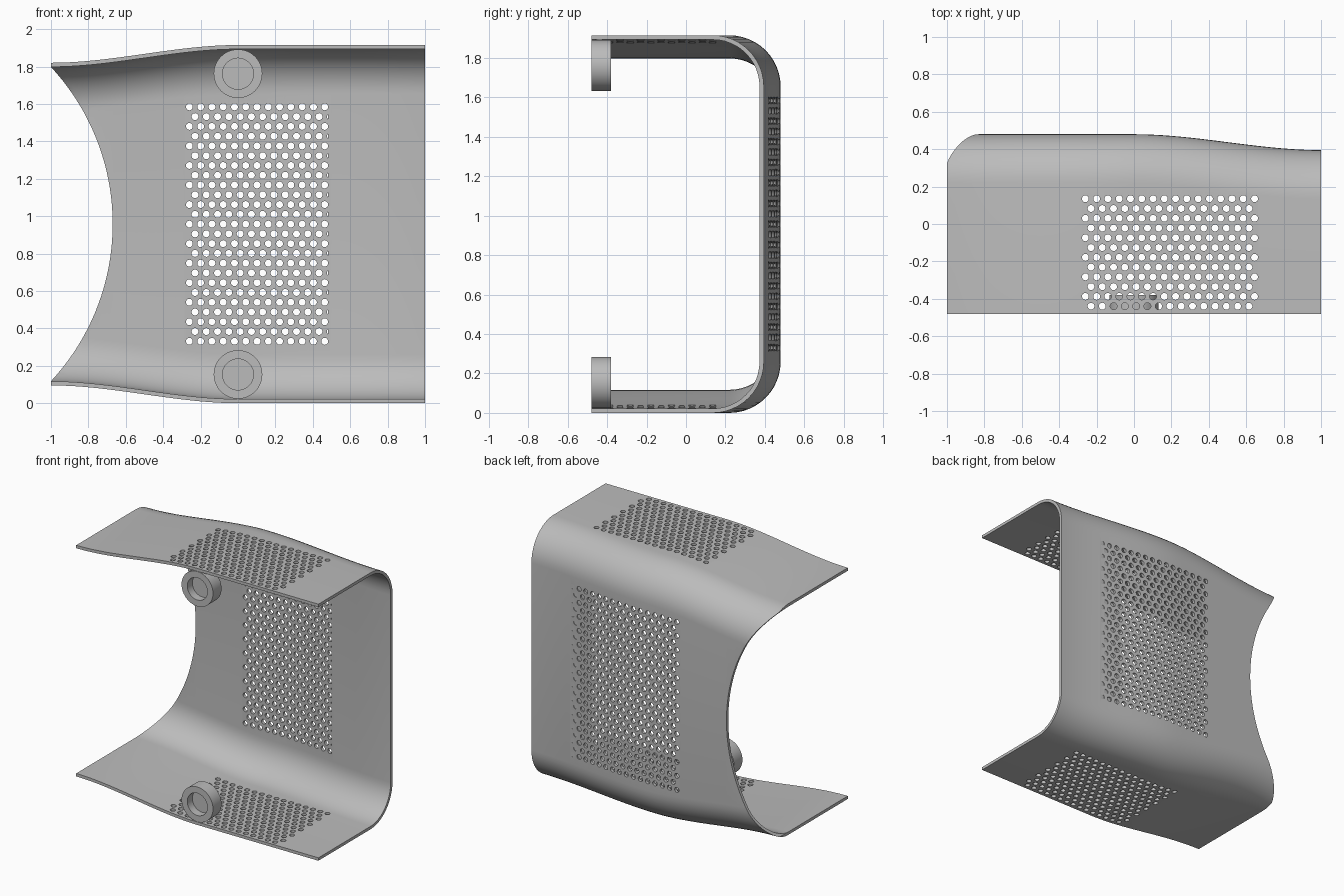
import bpy, bmesh, math
from mathutils import Matrix, Vector

cube = bpy.data.objects.get("Cube")
if cube:
    bpy.data.objects.remove(cube, do_unlink=True)

MID = 0.9575        # height of the symmetry plane
FRONT = -0.48
WALL = 0.022
RADIUS = 0.26
PITCH = 0.0603
ROW = PITCH * math.sqrt(3) / 2

grey = bpy.data.materials.new("plain grey")
grey.use_nodes = True
colour = (0.5, 0.5, 0.5, 1)
grey.diffuse_color = colour
grey.node_tree.nodes["Principled BSDF"].inputs["Base Color"].default_value = colour


def make_object(name, bm):
    bmesh.ops.recalc_face_normals(bm, faces=bm.faces)
    mesh = bpy.data.meshes.new(name)
    bm.to_mesh(mesh)
    bm.free()
    obj = bpy.data.objects.new(name, mesh)
    bpy.context.collection.objects.link(obj)
    mesh.materials.append(grey)
    return obj


def add_rod(bm, start, end, radius, sides):
    start, end = Vector(start), Vector(end)
    axis = end - start
    turn = axis.to_track_quat("Z", "Y").to_matrix().to_4x4()
    bmesh.ops.create_cone(bm, cap_ends=True, segments=sides, radius1=radius, radius2=radius,
                          depth=axis.length, matrix=Matrix.Translation((start + end) / 2) @ turn)


def cut(obj, cutter):
    cutter.hide_render = True
    mod = obj.modifiers.new("cut", "BOOLEAN")
    mod.operation, mod.solver, mod.object = "DIFFERENCE", "EXACT", cutter
    bpy.context.view_layer.objects.active = obj
    bpy.ops.object.modifier_apply(modifier=mod.name)
    bpy.data.objects.remove(cutter, do_unlink=True)


def smooth(obj):
    bpy.ops.object.select_all(action="DESELECT")
    obj.select_set(True)
    bpy.context.view_layer.objects.active = obj
    bpy.ops.object.shade_smooth_by_angle(angle=math.radians(30))


def ease(t):
    t = min(max(t, 0), 1)
    return t * t * (3 - 2 * t)


def section(x):
    """Closed C-shaped cross-section: outer line, then inner line back."""
    half = MID - 0.095 * ease(-x)
    back = 0.48 - 0.085 * ease(x)

    def line(inset):
        r = RADIUS - inset
        upper = [(FRONT, half - inset)]
        for i in range(13):
            a = math.pi / 2 * i / 12
            upper.append((back - RADIUS + r * math.sin(a), half - RADIUS + r * math.cos(a)))
        return upper + [(y, -z) for y, z in reversed(upper)]

    return [(x, y, MID + z) for y, z in line(0) + line(WALL)[::-1]]


# Curved shell, lofted along x
bm = bmesh.new()
steps = 48
rings = [[bm.verts.new(p) for p in section(-1 + 2 * i / steps)] for i in range(steps + 1)]
count = len(rings[0])
for a, b in zip(rings, rings[1:]):
    for j in range(count):
        k = (j + 1) % count
        bm.faces.new((a[j], a[k], b[k], b[j]))
for ring in (rings[0], rings[-1]):
    for j in range(count // 2 - 1):
        bm.faces.new((ring[j], ring[j + 1], ring[-2 - j], ring[-1 - j]))
shell = make_object("shell", bm)

# Round bite out of the right end
bm = bmesh.new()
bite = 1.234
add_rod(bm, (-0.67 - bite, -1, MID), (-0.67 - bite, 1, MID), bite, 160)
cut(shell, make_object("bite_cutter", bm))

# Staggered vent holes through the back and both flanges
bm = bmesh.new()


def vent_rows(rows):
    for r in range(rows):
        odd = r % 2
        for c in range(16 - odd):
            yield -0.26 + PITCH * (c + odd / 2), r * ROW


for x, d in vent_rows(25):
    z = MID + 12 * ROW - d
    add_rod(bm, (x, 0.418, z), (x, 0.6, z), 0.0185, 14)
for x, d in vent_rows(12):
    add_rod(bm, (x, 0.135 - d, -0.1), (x, 0.135 - d, 2.1), 0.0185, 14)
cut(shell, make_object("vent_cutter", bm))
smooth(shell)

# Cupped bosses just inside each flange
for name, side in (("upper_boss", 1), ("lower_boss", -1)):
    z = MID + side * 0.804
    bm = bmesh.new()
    add_rod(bm, (0, FRONT, z), (0, FRONT + 0.1, z), 0.13, 48)
    boss = make_object(name, bm)
    bm = bmesh.new()
    add_rod(bm, (0, FRONT - 0.1, z), (0, FRONT + 0.06, z), 0.083, 48)
    cut(boss, make_object("recess_cutter", bm))
    smooth(boss)
